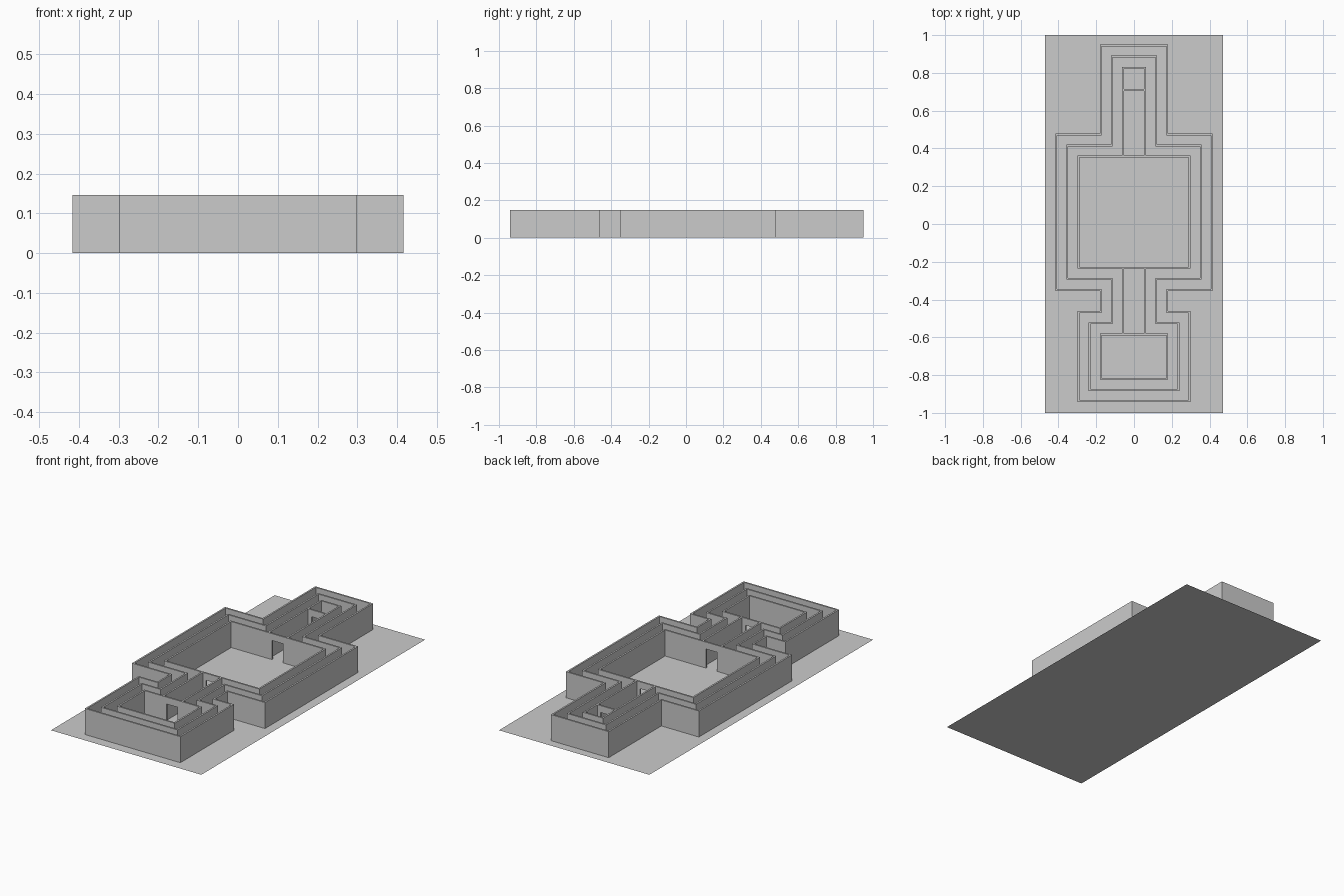
import bpy, bmesh

if "Cube" in bpy.data.objects:
    bpy.data.objects.remove(bpy.data.objects["Cube"])

U = 2 / 34        # plan grid cell
H = 2.5 * U       # wall height
DOOR_H = 0.108
D = 0.58          # half door width in cells
T = 0.0095        # wall thickness
SHIFT = 0.004


def wall(name, path, z0=0.0, z1=H):
    """Upright wall along a right-half plan path, mirrored in x and thickened."""
    bm = bmesh.new()
    low = [bm.verts.new((x * U, y * U + SHIFT, z0)) for x, y in path]
    high = [bm.verts.new((x * U, y * U + SHIFT, z1)) for x, y in path]
    for i in range(len(path) - 1):
        bm.faces.new((low[i], high[i], high[i + 1], low[i + 1]))
    me = bpy.data.meshes.new(name)
    bm.to_mesh(me)
    bm.free()
    ob = bpy.data.objects.new(name, me)
    bpy.context.collection.objects.link(ob)
    mir = ob.modifiers.new("Mirror", 'MIRROR')
    mir.use_axis[0] = True
    mir.merge_threshold = 0.0005
    sol = ob.modifiers.new("Thickness", 'SOLIDIFY')
    sol.thickness = T
    sol.offset = 0
    sol.use_even_offset = True
    return ob


# ground sheet
bpy.ops.mesh.primitive_plane_add(size=1)
ground = bpy.context.object
ground.name = "ground"
ground.scale = (16 * U, 34 * U, 1)

# two closed outer rings
wall("outer_wall", [(0, 16), (3, 16), (3, 8), (7, 8), (7, -6), (3, -6),
                    (3, -8), (5, -8), (5, -16), (0, -16)])
wall("middle_wall", [(0, 15), (2, 15), (2, 7), (6, 7), (6, -5), (2, -5),
                     (2, -9), (4, -9), (4, -15), (0, -15)])

# inner rooms and corridors
wall("main_room_wall", [(D, 6), (5, 6), (5, -4), (D, -4)])
wall("front_room_wall", [(D, -10), (3, -10), (3, -14), (0, -14)])
wall("back_corridor_wall", [(0, 14), (1, 14), (1, 6)])
wall("front_corridor_wall", [(1, -4), (1, -10)])
wall("back_door_jamb", [(D, 12), (1, 12)])

# lintels over the doorways
for label, y in (("niche", 12), ("back", 6), ("front", -4), ("front_room", -10)):
    wall(label + "_door_lintel", [(0, y), (D, y)], DOOR_H, H)
